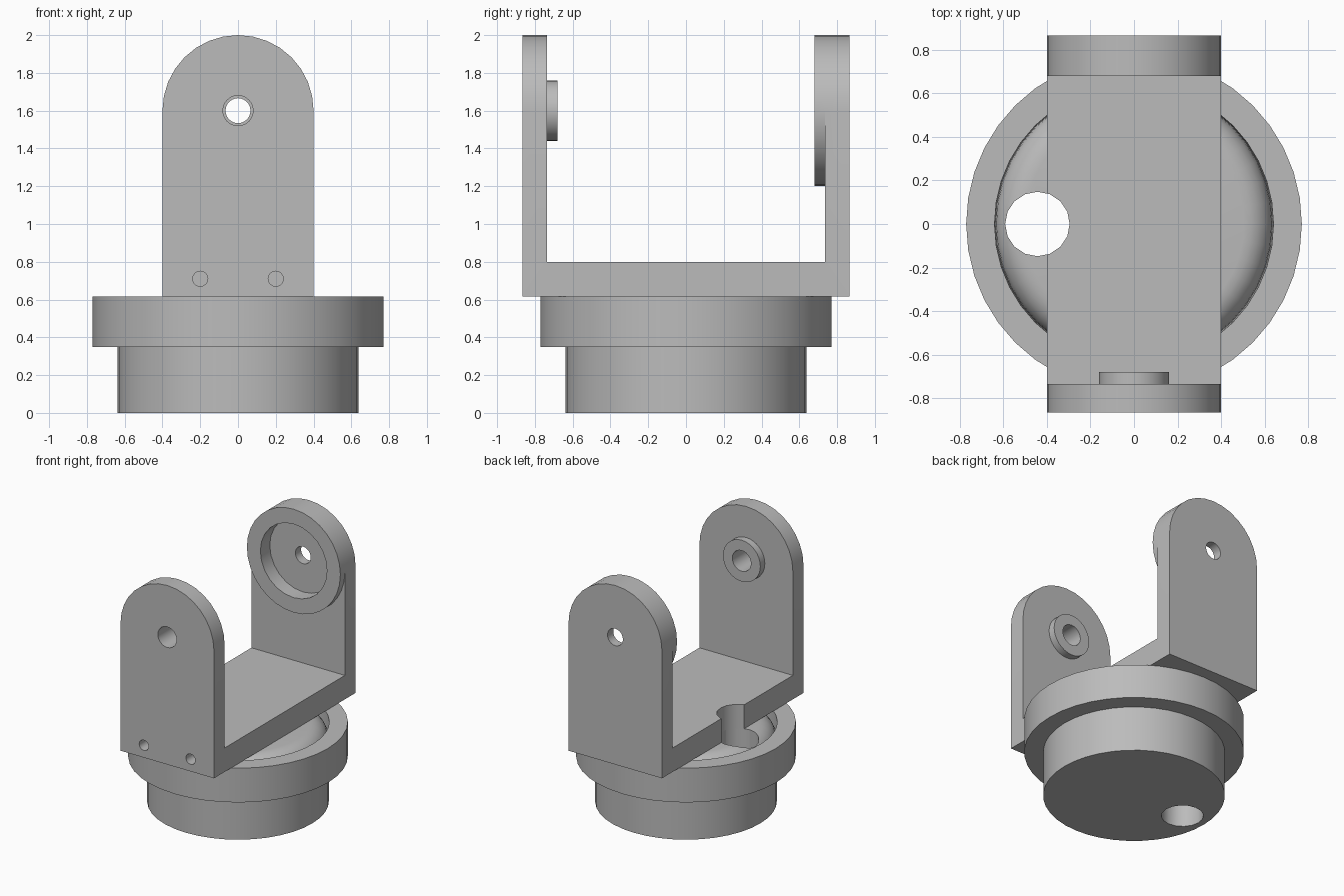
import bpy, bmesh
from math import cos, sin, pi, radians
from mathutils import Matrix, Vector

cube = bpy.data.objects.get("Cube")
if cube:
    bpy.data.objects.remove(cube, do_unlink=True)

grey = bpy.data.materials.new("plain grey")
grey.use_nodes = True
COLOUR = (0.5, 0.5, 0.5, 1)
grey.diffuse_color = COLOUR
grey.node_tree.nodes["Principled BSDF"].inputs["Base Color"].default_value = COLOUR

BASE_TOP = 0.615      # top of flange, underside of bracket
FLOOR = 0.8           # upper face of bracket plate
PIVOT = 1.6           # height of pivot axis
OUT = 0.865           # outer face of the arms
IN = 0.735            # inner face of the arms
HALF = 0.4            # half width of bracket


def finish(name, bm):
    bmesh.ops.recalc_face_normals(bm, faces=bm.faces)
    mesh = bpy.data.meshes.new(name)
    bm.to_mesh(mesh)
    bm.free()
    mesh.materials.append(grey)
    obj = bpy.data.objects.new(name, mesh)
    bpy.context.collection.objects.link(obj)
    return obj


def prism(name, points, direction):
    """Extrude a closed outline along a direction."""
    bm = bmesh.new()
    face = bm.faces.new([bm.verts.new(p) for p in points])
    new = bmesh.ops.extrude_face_region(bm, geom=[face])["geom"]
    verts = [v for v in new if isinstance(v, bmesh.types.BMVert)]
    bmesh.ops.translate(bm, verts=verts, vec=Vector(direction))
    return finish(name, bm)


def disc_y(name, x, z, r, y0, y1, sides=32):
    """Cylinder lying along y."""
    ring = [(x + r * cos(2 * pi * i / sides), y0, z + r * sin(2 * pi * i / sides))
            for i in range(sides)]
    return prism(name, ring, (0, y1 - y0, 0))


def combine(obj, other, operation):
    mod = obj.modifiers.new(operation.lower(), 'BOOLEAN')
    mod.operation, mod.solver, mod.object = operation, 'EXACT', other
    bpy.context.view_layer.objects.active = obj
    bpy.ops.object.modifier_apply(modifier=mod.name)
    bpy.data.objects.remove(other, do_unlink=True)


def smooth(obj):
    bpy.ops.object.select_all(action='DESELECT')
    obj.select_set(True)
    bpy.context.view_layer.objects.active = obj
    bpy.ops.object.shade_smooth_by_angle(angle=radians(30))


def wire_hole():
    ring = [(-0.443 + 0.148 * cos(2 * pi * i / 16), 0.148 * sin(2 * pi * i / 16), -0.1)
            for i in range(16)]
    return prism("wire_hole_cutter", ring, (0, 0, 1.1))


# Base: stepped turned body with a rounded hub inside the flange
profile = [(0, 0), (0.637, 0), (0.637, 0.35), (0.77, 0.35), (0.77, BASE_TOP), (0.64, BASE_TOP)]
fillet = 0.13
profile += [(0.505 + fillet * cos(a), BASE_TOP - fillet + fillet * sin(a))
            for a in (i * pi / 12 for i in range(7))]
profile.append((0, BASE_TOP))
bm = bmesh.new()
verts = [bm.verts.new((r, 0, z)) for r, z in profile]
edges = [bm.edges.new(pair) for pair in zip(verts, verts[1:])]
bmesh.ops.spin(bm, geom=verts + edges, axis=(0, 0, 1), cent=(0, 0, 0),
               angle=2 * pi, steps=40, use_duplicate=False)
bmesh.ops.remove_doubles(bm, verts=bm.verts, dist=0.0005)
base = finish("turntable_base", bm)
combine(base, wire_hole(), 'DIFFERENCE')
smooth(base)

# Bracket: U section along x, trimmed to a round-topped outline
section = [(-OUT, BASE_TOP), (OUT, BASE_TOP), (OUT, 2.1), (IN, 2.1),
           (IN, FLOOR), (-IN, FLOOR), (-IN, 2.1), (-OUT, 2.1)]
bracket = prism("fork_bracket", [(-0.5, y, z) for y, z in section], (1, 0, 0))
arch = [(-HALF, -1, 0.5), (HALF, -1, 0.5)]
arch += [(HALF * cos(pi * i / 16), -1, PIVOT + HALF * sin(pi * i / 16)) for i in range(17)]
combine(bracket, prism("arch_cutter", arch, (0, 2, 0)), 'INTERSECT')

# Raised bearing boss on the front arm and cup rim on the back arm
combine(bracket, disc_y("front_boss", 0, PIVOT, 0.16, -0.8, -0.68), 'UNION')
combine(bracket, disc_y("back_rim", 0, PIVOT, HALF, 0.68, 0.8), 'UNION')

# Recess, pivot holes, screw holes and wire notch
for x, z, r, y0, y1 in [(0, PIVOT, 0.285, 0.6, 0.795),
                        (0, PIVOT, 0.066, 0.6, 1),
                        (0, PIVOT, 0.08, -1, -0.6),
                        (-0.2, 0.71, 0.04, -1, -0.6),
                        (0.2, 0.71, 0.04, -1, -0.6)]:
    combine(bracket, disc_y("hole_cutter", x, z, r, y0, y1, 24), 'DIFFERENCE')
combine(bracket, wire_hole(), 'DIFFERENCE')
smooth(bracket)
